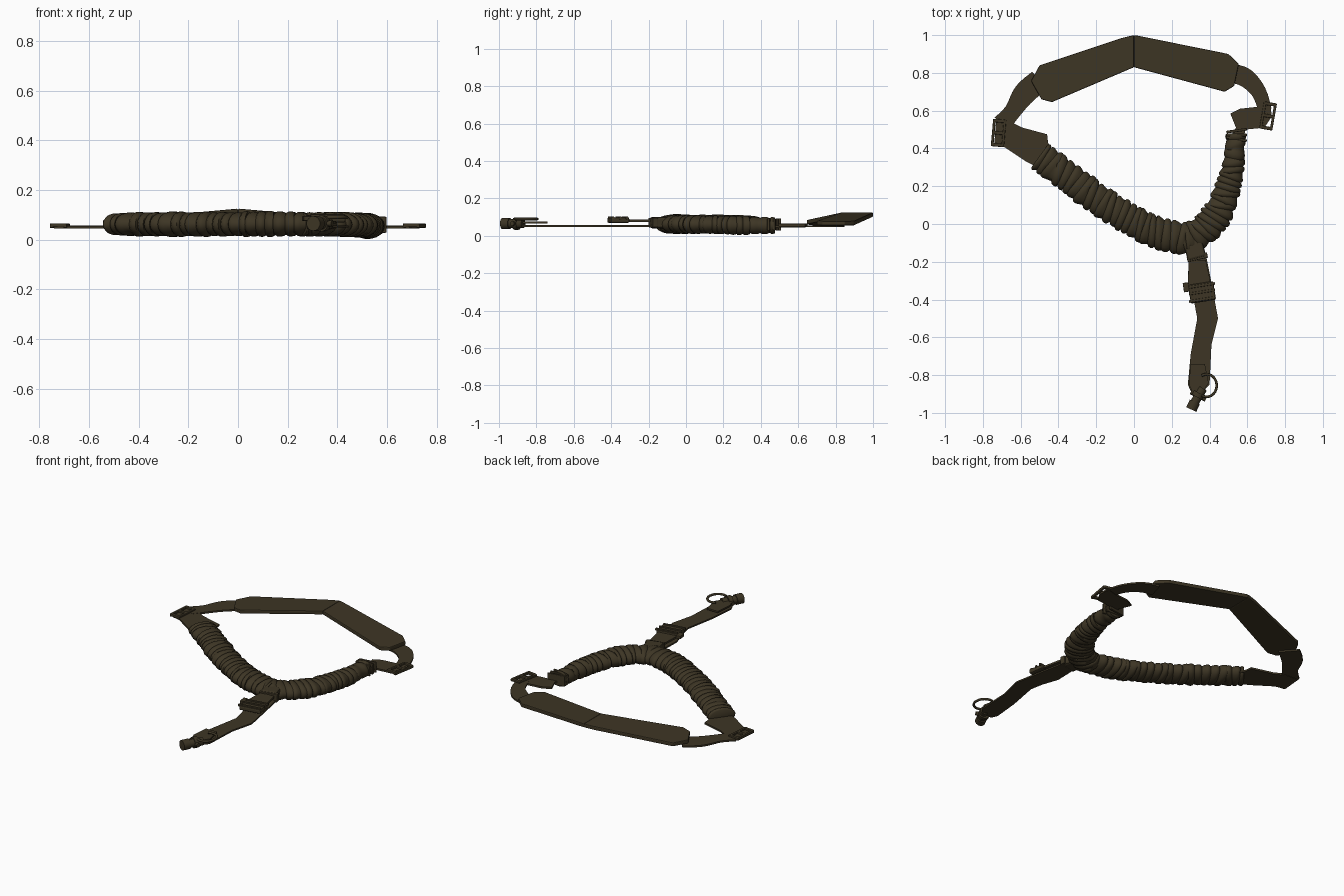
import bpy, bmesh, math, random
from mathutils import Vector, Matrix

random.seed(4)
cube = bpy.data.objects.get("Cube")
if cube:
    bpy.data.objects.remove(cube, do_unlink=True)

olive = bpy.data.materials.new("olive webbing")
olive.use_nodes = True
COLOUR = (0.047, 0.036, 0.018, 1)
olive.diffuse_color = COLOUR
olive.node_tree.nodes["Principled BSDF"].inputs["Base Color"].default_value = COLOUR


def finish(name, bm, smooth=False, bevel=0):
    bmesh.ops.recalc_face_normals(bm, faces=bm.faces)
    mesh = bpy.data.meshes.new(name)
    bm.to_mesh(mesh)
    bm.free()
    mesh.materials.append(olive)
    ob = bpy.data.objects.new(name, mesh)
    bpy.context.collection.objects.link(ob)
    if bevel:
        mod = ob.modifiers.new("Bevel", "BEVEL")
        mod.width = bevel
        mod.segments = 2
    if smooth:
        bpy.ops.object.select_all(action="DESELECT")
        ob.select_set(True)
        bpy.context.view_layer.objects.active = ob
        bpy.ops.object.shade_smooth_by_angle(angle=math.radians(50))
    return ob


def plate(name, outline, z, thick, bevel=0):
    """Flat extruded outline; z may be a function of x."""
    height = z if callable(z) else lambda x: z
    bm = bmesh.new()
    lo = [bm.verts.new((x, y, height(x))) for x, y in outline]
    hi = [bm.verts.new((x, y, height(x) + thick)) for x, y in outline]
    bm.faces.new(lo)
    bm.faces.new(hi)
    for i in range(len(lo)):
        j = (i + 1) % len(lo)
        bm.faces.new((lo[i], lo[j], hi[j], hi[i]))
    return finish(name, bm, bevel=bevel)


def box(name, x, y, z, sx, sy, sz, turn=0, bevel=0.004):
    bm = bmesh.new()
    m = (Matrix.Translation((x, y, z)) @ Matrix.Rotation(math.radians(turn), 4, "Z")
         @ Matrix.Diagonal((sx, sy, sz, 1)))
    bmesh.ops.create_cube(bm, size=1, matrix=m)
    return finish(name, bm, bevel=bevel)


def spline(pts, t):
    """Catmull-Rom point at t in 0..1 through points of any dimension."""
    f = t * (len(pts) - 1)
    i = min(int(f), len(pts) - 2)
    u = f - i
    a, b, c, d = (pts[max(0, min(len(pts) - 1, i + k))] for k in (-1, 0, 1, 2))
    return [q + u / 2 * (r - p + u * (2 * p - 5 * q + 4 * r - s + u * (3 * q - p - 3 * r + s)))
            for p, q, r, s in zip(a, b, c, d)]


def ribbon(name, pts, z, thick=0.01):
    """Curved strap through (x, y, half width) points."""
    left, right = [], []
    for k in range(13):
        x, y, w = spline(pts, k / 12)
        p = spline(pts, max(0, k / 12 - 0.01))
        q = spline(pts, min(1, k / 12 + 0.01))
        d = Vector((q[0] - p[0], q[1] - p[1])).normalized()
        left.append((x - d.y * w, y + d.x * w))
        right.append((x + d.y * w, y - d.x * w))
    return plate(name, left + right[::-1], z, thick)


def gathered_tube(name, pts, ridges):
    """Elastic sleeve along (x, y, half width, half height, z), bunched in slanted folds."""
    bm = bmesh.new()
    rings, sides = [], 18
    for k in range(ridges):
        slant = random.uniform(-0.1, 0.32)
        size = random.uniform(0.96, 1.05)
        for part, swell in ((0, 0.84), (0.2, 0.97), (0.5, 1.0), (0.8, 0.95)):
            t = (k + part) / ridges
            x, y, w, h, z = spline(pts, t)
            p, q = spline(pts, max(0, t - 0.01)), spline(pts, min(1, t + 0.01))
            ang = math.atan2(q[1] - p[1], q[0] - p[0]) + math.pi / 2 + slant
            ring = []
            for s in range(sides):
                a = s * math.tau / sides
                r = w * swell * size * math.cos(a)
                ring.append(bm.verts.new((x + r * math.cos(ang), y + r * math.sin(ang),
                                          z + h * swell * size * math.sin(a))))
            rings.append(ring)
    for a, b in zip(rings, rings[1:]):
        for s in range(sides):
            n = (s + 1) % sides
            bm.faces.new((a[s], a[n], b[n], b[s]))
    bm.faces.new(rings[0])
    bm.faces.new(rings[-1])
    return finish(name, bm, smooth=True)


def rod(name, start, end, radius, sides=14):
    a, b = Vector(start), Vector(end)
    bm = bmesh.new()
    m = Matrix.Translation((a + b) / 2) @ (b - a).to_track_quat("Z", "Y").to_matrix().to_4x4()
    bmesh.ops.create_cone(bm, cap_ends=True, segments=sides, radius1=radius, radius2=radius,
                          depth=(b - a).length, matrix=m)
    return finish(name, bm, smooth=True)


def wire(name, pts, radius):
    curve = bpy.data.curves.new(name, "CURVE")
    curve.dimensions = "3D"
    curve.bevel_depth = radius
    curve.bevel_resolution = 2
    curve.use_fill_caps = True
    s = curve.splines.new("POLY")
    s.points.add(len(pts) - 1)
    for point, co in zip(s.points, pts):
        point.co = (*co, 1)
    curve.materials.append(olive)
    ob = bpy.data.objects.new(name, curve)
    bpy.context.collection.objects.link(ob)


def frame_buckle(name, x, y, turn):
    """Three-bar slider: two long rails and three cross bars."""
    rot = Matrix.Rotation(math.radians(turn), 2)
    for i, dx in enumerate((-0.028, 0.028)):
        o = rot @ Vector((dx, 0))
        box(f"{name}_rail_{i + 1}", x + o.x, y + o.y, 0.056, 0.014, 0.145, 0.018, turn)
    for i, dy in enumerate((-0.064, 0, 0.064)):
        o = rot @ Vector((0, dy))
        box(f"{name}_bar_{i + 1}", x + o.x, y + o.y, 0.058, 0.06, 0.018, 0.016, turn)


# Shoulder pad, arched up towards its middle
pad = [(-0.545, 0.757), (-0.50, 0.84), (-0.063, 0.985), (0, 1.0), (0.03, 0.995), (0.50, 0.90),
       (0.555, 0.847), (0.53, 0.73), (0.48, 0.70), (0, 0.83), (-0.435, 0.645), (-0.49, 0.66)]
arch = lambda x: 0.055 + 0.046 * max(0, 1 - abs(x) / 0.5)
for side, half in (("right", [p for p in pad if p[0] <= 0]), ("left", [p for p in pad if p[0] >= 0])):
    plate("shoulder_pad_" + side, half, arch, 0.024, 0.005)

# Straps and buckles at both ends of the pad
ribbon("right_pad_strap", [(-0.50, 0.76, 0.06), (-0.58, 0.69, 0.06), (-0.64, 0.60, 0.045),
                           (-0.70, 0.53, 0.05)], 0.046)
ribbon("left_pad_strap", [(0.51, 0.80, 0.05), (0.59, 0.775, 0.05), (0.66, 0.70, 0.04),
                          (0.695, 0.60, 0.035)], 0.046)
frame_buckle("right_buckle", -0.717, 0.482, -5)
frame_buckle("left_buckle", 0.71, 0.572, -10)
plate("right_lower_strap", [(-0.73, 0.55), (-0.66, 0.545), (-0.59, 0.51), (-0.46, 0.475),
                            (-0.455, 0.43), (-0.40, 0.34), (-0.49, 0.29), (-0.57, 0.33),
                            (-0.69, 0.41), (-0.74, 0.42)], 0.044, 0.011)
plate("left_lower_strap", [(0.51, 0.585), (0.56, 0.61), (0.65, 0.62), (0.72, 0.64), (0.73, 0.57),
                           (0.69, 0.51), (0.59, 0.50), (0.58, 0.45), (0.50, 0.45), (0.54, 0.51)],
      0.044, 0.011)
for i in range(3):
    box(f"left_sleeve_fold_{i + 1}", 0.543, 0.45 + 0.022 * i, 0.06, 0.11, 0.014, 0.065, -10 + 9 * i)

# Gathered elastic sleeves
gathered_tube("right_sleeve", [(-0.50, 0.36, 0.085, 0.046, 0.062), (-0.35, 0.25, 0.085, 0.05, 0.062),
                               (-0.19, 0.13, 0.085, 0.05, 0.062), (-0.03, 0.03, 0.087, 0.05, 0.062),
                               (0.12, -0.045, 0.09, 0.052, 0.063), (0.30, -0.085, 0.09, 0.05, 0.063)], 24)
gathered_tube("left_sleeve", [(0.25, -0.09, 0.08, 0.048, 0.06), (0.37, -0.03, 0.088, 0.051, 0.062),
                              (0.45, 0.07, 0.083, 0.05, 0.06), (0.495, 0.19, 0.073, 0.05, 0.058),
                              (0.525, 0.31, 0.06, 0.05, 0.055), (0.54, 0.48, 0.053, 0.043, 0.055)], 19)

# Hanging strap with its join to the sleeves
box("join_loop", 0.32, -0.13, 0.07, 0.10, 0.11, 0.06, 15, 0.012)
box("join_keeper", 0.335, -0.175, 0.07, 0.11, 0.03, 0.05, 12)
plate("hanging_strap", [(0.29, -0.16), (0.285, -0.32), (0.32, -0.42), (0.335, -0.50), (0.30, -0.69),
                        (0.285, -0.85), (0.30, -0.885), (0.35, -0.905), (0.40, -0.85), (0.41, -0.64),
                        (0.445, -0.50), (0.43, -0.42), (0.41, -0.31), (0.38, -0.16)], 0.048, 0.009)
plate("upper_strap_layer", [(0.29, -0.19), (0.285, -0.33), (0.41, -0.33), (0.38, -0.19)], 0.075, 0.012)

# Release buckle
box("release_buckle_body", 0.36, -0.362, 0.083, 0.135, 0.10, 0.028, 9, 0.008)
for i, y in enumerate((-0.325, -0.36, -0.40)):
    box(f"release_buckle_rib_{i + 1}", 0.36, y, 0.095, 0.14, 0.014, 0.016, 9)
box("release_buckle_tab", 0.276, -0.335, 0.085, 0.03, 0.05, 0.02, 9)

# Folded strap end, wire loop and swivel clip
plate("folded_strap_end", [(0.30, -0.74), (0.29, -0.85), (0.31, -0.89), (0.36, -0.90), (0.395, -0.84),
                           (0.375, -0.74)], 0.066, 0.01)
wire("wire_loop", [(0.385 + 0.053 * math.cos(a), -0.855 + 0.06 * math.sin(a), 0.09)
                   for a in (math.radians(120 - 14 * k) for k in range(18))], 0.007)
rod("clip_barrel", (0.365, -0.87, 0.065), (0.315, -0.955, 0.065), 0.024)
rod("clip_collar", (0.345, -0.895, 0.065), (0.333, -0.917, 0.065), 0.033)
rod("clip_head", (0.322, -0.942, 0.065), (0.303, -0.982, 0.065), 0.03)
rod("clip_cross_pin", (0.30, -0.89, 0.065), (0.38, -0.93, 0.065), 0.012)
